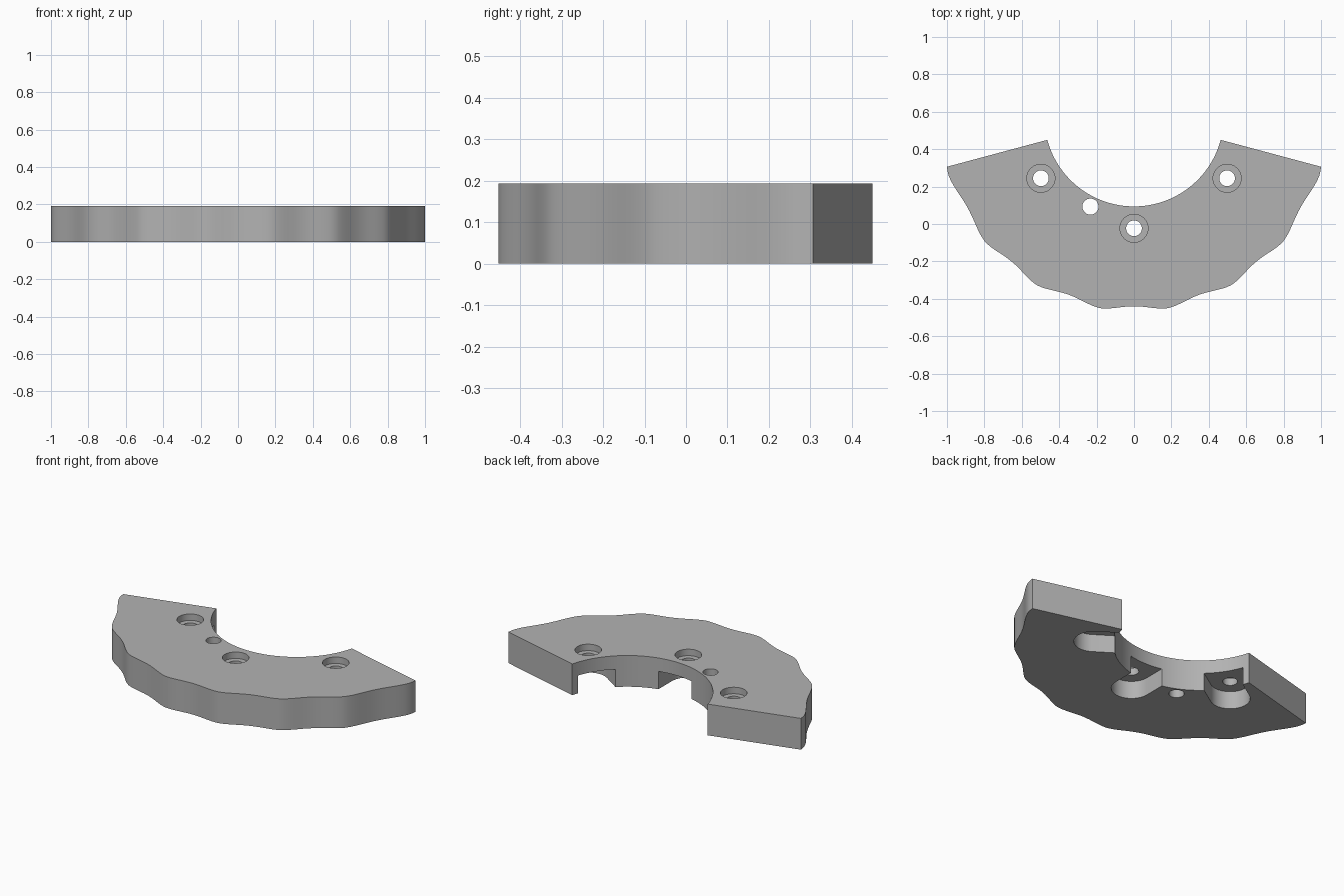
import bpy, bmesh, math

if "Cube" in bpy.data.objects:
    bpy.data.objects.remove(bpy.data.objects["Cube"])

CY = 0.574            # ring centre on y
R_IN, R_OUT = 0.48, 1.04
HEIGHT = 0.193
BOLT_R = 0.597        # bolt circle radius
BOLT_ANGLES = (-56.5, 0, 56.5)
SLOT_W, SLOT_D = 0.113, 0.11


def polar(r, deg):
    """Point on the ring; 0 degrees points to the front (-y)."""
    a = math.radians(deg)
    return (r * math.sin(a), CY - r * math.cos(a))


def prism(name, outline, z0, z1):
    """Extrude a closed 2D outline between two heights."""
    bm = bmesh.new()
    face = bm.faces.new([bm.verts.new((x, y, z0)) for x, y in outline])
    res = bmesh.ops.extrude_face_region(bm, geom=[face])
    top = [v for v in res["geom"] if isinstance(v, bmesh.types.BMVert)]
    bmesh.ops.translate(bm, verts=top, vec=(0, 0, z1 - z0))
    bmesh.ops.recalc_face_normals(bm, faces=bm.faces)
    mesh = bpy.data.meshes.new(name)
    bm.to_mesh(mesh)
    bm.free()
    obj = bpy.data.objects.new(name, mesh)
    bpy.context.collection.objects.link(obj)
    return obj


def circle(x, y, r, n=40):
    return [(x + r * math.cos(2 * math.pi * i / n),
             y + r * math.sin(2 * math.pi * i / n)) for i in range(n)]


def slot(deg):
    """U shape around a bolt, open toward the ring centre."""
    a = math.radians(deg)
    ux, uy = math.sin(a), -math.cos(a)      # outward
    tx, ty = math.cos(a), math.sin(a)       # sideways
    bx, by = polar(BOLT_R, deg)
    pts = []
    for i in range(25):
        t = math.pi * i / 24
        s, o = SLOT_W * math.cos(t), SLOT_W * math.sin(t)
        pts.append((bx + tx * s + ux * o, by + ty * s + uy * o))
    for s in (-SLOT_W, SLOT_W):
        pts.append((bx + tx * s - ux * 0.25, by + ty * s - uy * 0.25))
    return pts


def scallop(deg):
    """Wavy outer radius with crests at 10, 30, 50 and 72.5 degrees."""
    d = abs(deg)
    u = (d - 10) / 20 if d < 50 else 2 + (d - 50) / 22.5
    return R_OUT - 0.026 * abs(math.sin(math.pi * u)) ** 1.6


# Scalloped ring sector
outer = [polar(scallop(d), d) for d in (-75 + 1.25 * i for i in range(121))]
inner = [polar(R_IN, 75 - 2.5 * i) for i in range(61)]
plate = prism("jaw_plate", outer + inner, 0, HEIGHT)

# Bolt holes, counterbores, underside slots and the dowel hole
cutters = [prism("dowel_cutter", circle(-0.233, 0.093, 0.043), -0.1, 0.3)]
for deg in BOLT_ANGLES:
    x, y = polar(BOLT_R, deg)
    cutters += [prism("bolt_cutter", circle(x, y, 0.042), -0.1, 0.3),
                prism("counterbore_cutter", circle(x, y, 0.075), HEIGHT - 0.04, 0.3),
                prism("slot_cutter", slot(deg), -0.1, SLOT_D)]

bpy.context.view_layer.objects.active = plate
for c in cutters:
    mod = plate.modifiers.new(c.name, "BOOLEAN")
    mod.operation, mod.solver, mod.object = "DIFFERENCE", "EXACT", c
    bpy.ops.object.modifier_apply(modifier=mod.name)
    bpy.data.objects.remove(c)

# Grey metal
mat = bpy.data.materials.new("grey_metal")
mat.diffuse_color = (0.45, 0.45, 0.45, 1)
mat.use_nodes = True
mat.node_tree.nodes["Principled BSDF"].inputs["Base Color"].default_value = mat.diffuse_color
plate.data.materials.clear()
plate.data.materials.append(mat)

plate.select_set(True)
bpy.ops.object.shade_smooth_by_angle(angle=math.radians(30))
